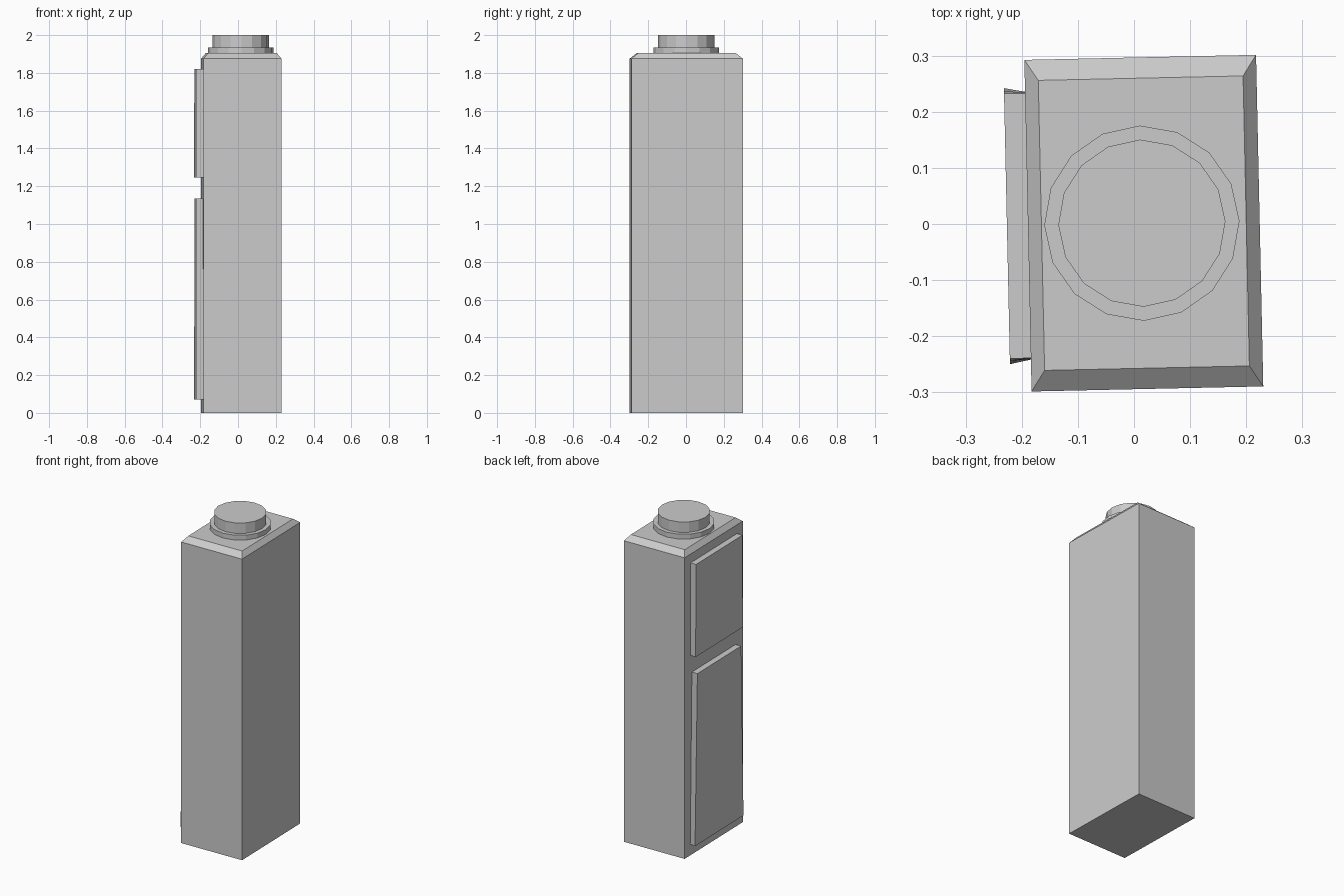
import bpy, bmesh, math
from mathutils import Matrix

if "Cube" in bpy.data.objects:
    bpy.data.objects.remove(bpy.data.objects["Cube"])

grey = bpy.data.materials.new("light_grey")
grey.diffuse_color = (0.6, 0.6, 0.6, 1)
grey.use_nodes = True
grey.node_tree.nodes["Principled BSDF"].inputs["Base Color"].default_value = grey.diffuse_color

# Slight turn of the whole model about its upright axis
PLACE = Matrix.Translation((0.0175, 0.0015, 0)) @ Matrix.Rotation(math.radians(1.25), 4, 'Z')


def loft(name, rings):
    """Join stacked rings of points into a closed solid."""
    bm = bmesh.new()
    loops = [[bm.verts.new(p) for p in ring] for ring in rings]
    for a, b in zip(loops, loops[1:]):
        for i in range(len(a)):
            j = (i + 1) % len(a)
            bm.faces.new((a[i], a[j], b[j], b[i]))
    bm.faces.new(loops[0][::-1])
    bm.faces.new(loops[-1])
    bmesh.ops.recalc_face_normals(bm, faces=bm.faces[:])
    bm.transform(PLACE)
    mesh = bpy.data.meshes.new(name)
    bm.to_mesh(mesh)
    bm.free()
    mesh.materials.append(grey)
    obj = bpy.data.objects.new(name, mesh)
    bpy.context.collection.objects.link(obj)
    return obj


def rect(hx, hy, z):
    return [(-hx, -hy, z), (hx, -hy, z), (hx, hy, z), (-hx, hy, z)]


def circle(r, z, n=16):
    return [(-0.0035 + r * math.cos(math.tau * i / n),
             r * math.sin(math.tau * i / n), z) for i in range(n)]


def panel(name, z0, z1, low, high):
    """Side plate; low and high give (inner, outer) half widths at each end."""
    xi, xo = -0.203, -0.2440
    loft(name, [[(xi, -w[0], z), (xi, w[0], z), (xo, w[1], z), (xo, -w[1], z)]
                for z, w in ((z0, low), (z1, high))])


# Tall post with a chamfered top
loft("body", [rect(0.2065, 0.2955, 0), rect(0.2065, 0.2955, 1.875),
              rect(0.1825, 0.2585, 1.905)])

# Round collar and cap
loft("collar", [circle(0.174, 1.90), circle(0.174, 1.935)])
loft("cap", [circle(0.149, 1.93), circle(0.149, 2.0)])

# Raised plates on the left side
panel("upper_panel", 1.245, 1.82, (0.238, 0.240), (0.236, 0.236))
panel("lower_panel", 0.07, 1.135, (0.238, 0.246), (0.222, 0.222))
